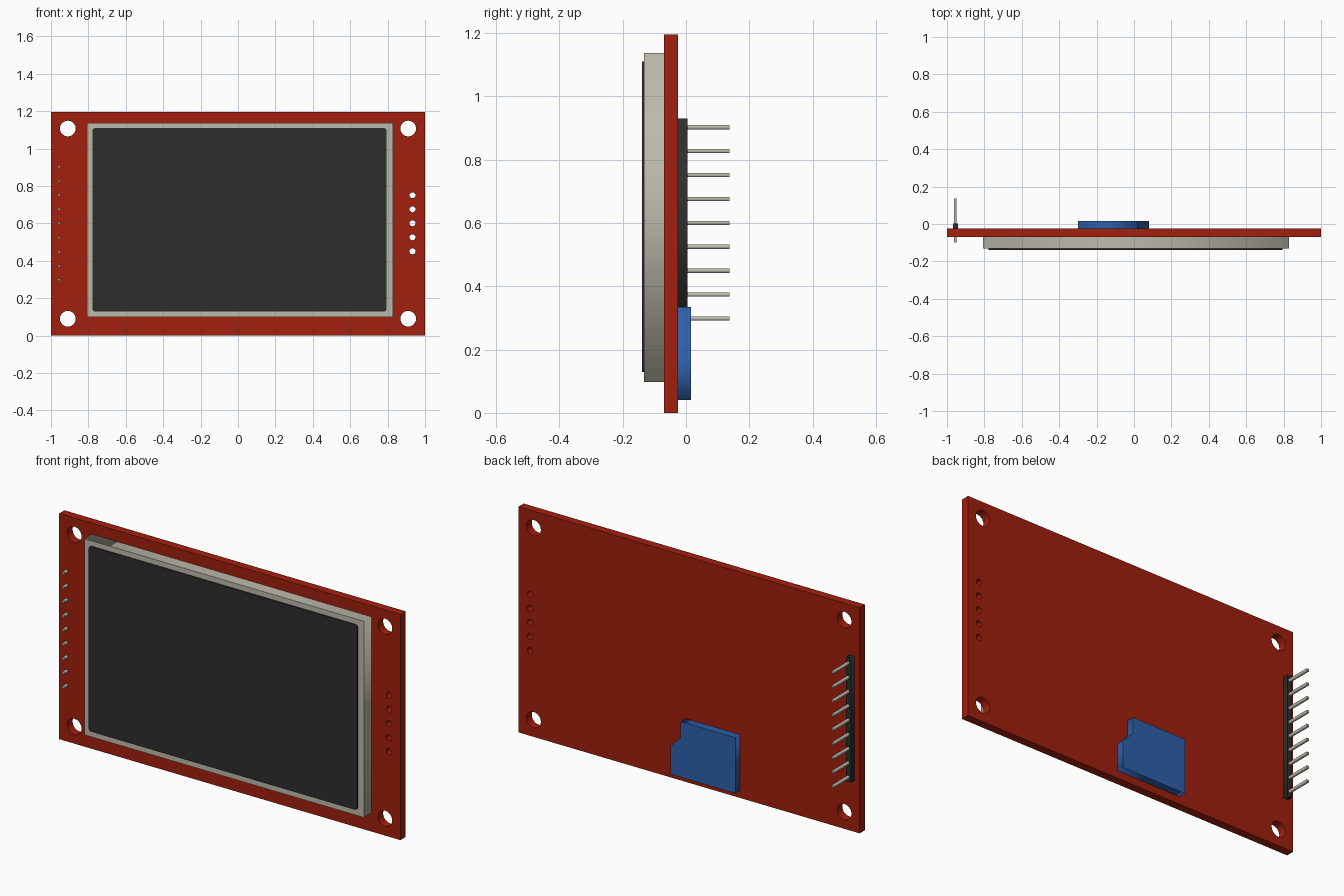
import bpy
from math import cos, sin, pi, radians

default = bpy.data.objects.get("Cube")
if default:
    bpy.data.objects.remove(default, do_unlink=True)


def material(name, r, g, b):
    m = bpy.data.materials.new(name)
    m.use_nodes = True
    m.diffuse_color = (r, g, b, 1)
    m.node_tree.nodes["Principled BSDF"].inputs["Base Color"].default_value = (r, g, b, 1)
    return m


RED = material("board_red", 0.36, 0.014, 0.004)
METAL = material("warm_grey_metal", 0.51, 0.485, 0.41)
DARK = material("dark_plastic", 0.027, 0.027, 0.027)
BLUE = material("socket_blue", 0.027, 0.115, 0.40)


def rect(x0, x1, z0, z1):
    return [(x0, z0), (x1, z0), (x1, z1), (x0, z1)]


def circle(x, z, r, n):
    return [(x + r * cos(2 * pi * i / n), z + r * sin(2 * pi * i / n)) for i in range(n)]


def rounded_rect(x0, x1, z0, z1, r, n=5):
    pts = []
    corners = [(x1 - r, z1 - r), (x0 + r, z1 - r), (x0 + r, z0 + r), (x1 - r, z0 + r)]
    for k, (cx, cz) in enumerate(corners):
        for i in range(n):
            a = pi / 2 * (k + i / (n - 1))
            pts.append((cx + r * cos(a), cz + r * sin(a)))
    return pts


def plate(name, outlines, y0, y1, mat):
    """Upright slab between y0 and y1; outlines after the first are holes."""
    cu = bpy.data.curves.new(name, "CURVE")
    cu.dimensions = "2D"
    cu.fill_mode = "BOTH"
    cu.extrude = (y1 - y0) / 2
    for pts in outlines:
        s = cu.splines.new("POLY")
        s.points.add(len(pts) - 1)
        for p, (x, z) in zip(s.points, pts):
            p.co = (x, z, 0, 1)
        s.use_cyclic_u = True
    cu.materials.append(mat)
    ob = bpy.data.objects.new(name, cu)
    bpy.context.collection.objects.link(ob)
    ob.location.y = (y0 + y1) / 2
    ob.rotation_euler.x = radians(90)
    bpy.ops.object.select_all(action="DESELECT")
    ob.select_set(True)
    bpy.context.view_layer.objects.active = ob
    bpy.ops.object.convert(target="MESH")
    return bpy.context.view_layer.objects.active


# Circuit board with four mounting holes and a row of small holes
holes = [circle(x, z, 0.042, 32) for x in (-0.91, 0.91) for z in (0.09, 1.107)]
holes += [circle(0.933, 0.45 + 0.075 * i, 0.016, 16) for i in range(5)]
board = plate("circuit_board", [rect(-1, 1, 0, 1.195)] + holes, -0.069, -0.025, RED)
bpy.ops.object.shade_smooth_by_angle(angle=radians(30))

# Display module
plate("display_frame", [rect(-0.808, 0.83, 0.098, 1.137)], -0.132, -0.069, METAL)
plate("display_screen", [rounded_rect(-0.778, 0.795, 0.129, 1.109, 0.014)], -0.139, -0.132, DARK)

# Memory card socket with a chamfered notch
card = [(-0.30, 0.04), (0.08, 0.04), (0.08, 0.188), (0.02, 0.25), (0.02, 0.335), (-0.30, 0.335)]
plate("card_socket", [card], -0.025, 0.016, BLUE)

# Pin header
PIN_X, HALF = -0.955, 0.0065
plate("header_strip", [rect(PIN_X - 0.014, PIN_X + 0.014, 0.27, 0.93)], -0.025, 0.004, DARK)
for i in range(9):
    z = 0.298 + 0.0755 * i
    plate(f"header_pin_{i + 1}", [rect(PIN_X - HALF, PIN_X + HALF, z - HALF, z + HALF)],
          -0.098, 0.137, METAL)
